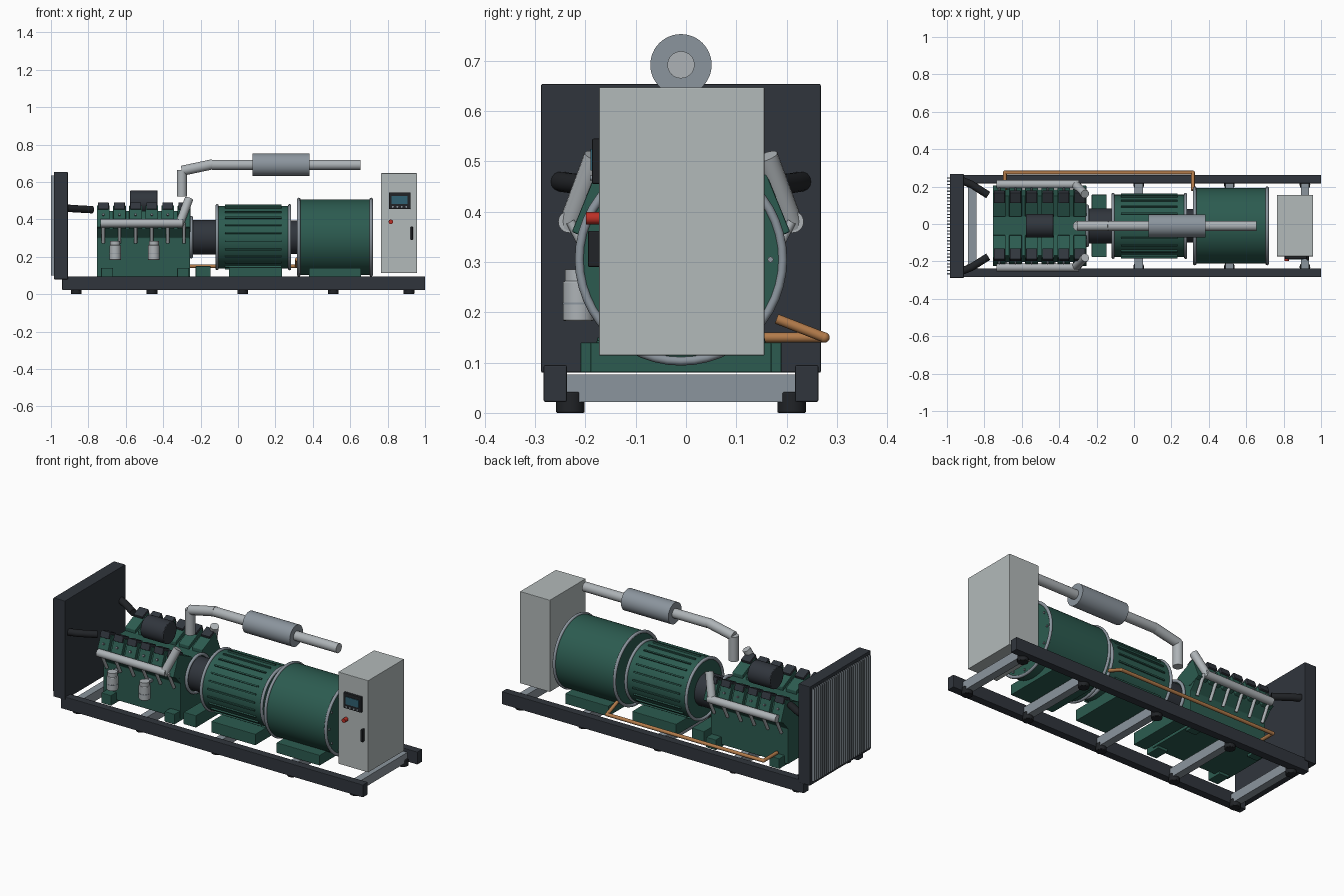
import bpy, bmesh
from math import radians, sin, cos, pi
from mathutils import Vector

if "Cube" in bpy.data.objects:
    bpy.data.objects.remove(bpy.data.objects["Cube"])

CY, CZ = -0.01, 0.305   # centre line of the machine, shaft height


def mat(name, r, g, b):
    m = bpy.data.materials.new(name)
    m.diffuse_color = (r, g, b, 1)
    m.use_nodes = True
    m.node_tree.nodes["Principled BSDF"].inputs["Base Color"].default_value = m.diffuse_color
    return m


GREEN = mat("green_paint", .025, .105, .08)
DARK = mat("dark_frame", .03, .036, .046)
BLACK = mat("rubber", .015, .017, .02)
STEEL = mat("steel", .26, .30, .34)
LIGHT = mat("light_metal", .42, .45, .47)
PANEL = mat("panel_grey", .45, .49, .49)
COPPER = mat("copper", .45, .2, .07)
RED = mat("red", .5, .03, .02)
SCREEN = mat("screen", .03, .12, .17)


def finish(name, bm, m, smooth=False, bevel=0):
    bmesh.ops.recalc_face_normals(bm, faces=bm.faces)
    me = bpy.data.meshes.new(name)
    bm.to_mesh(me)
    bm.free()
    o = bpy.data.objects.new(name, me)
    bpy.context.collection.objects.link(o)
    me.materials.append(m)
    if bevel:
        b = o.modifiers.new("bevel", 'BEVEL')
        b.width, b.segments = bevel, 2
    if smooth:
        bpy.context.view_layer.objects.active = o
        bpy.ops.object.select_all(action='DESELECT')
        o.select_set(True)
        bpy.ops.object.shade_smooth_by_angle(angle=radians(35))
    return o


def box(name, x, y, z, m, bevel=0):
    """Box from (min, max) pairs."""
    bm = bmesh.new()
    bmesh.ops.create_cube(bm, size=1)
    for v in bm.verts:
        v.co = [(a + b) / 2 + c * (b - a) for (a, b), c in zip((x, y, z), v.co)]
    return finish(name, bm, m, bevel=bevel)


def rod(name, p, q, r, m, n=32, bevel=0):
    """Cylinder between two points."""
    p, q = Vector(p), Vector(q)
    bm = bmesh.new()
    bmesh.ops.create_cone(bm, cap_ends=True, segments=n, radius1=r, radius2=r, depth=(q - p).length)
    rot = (q - p).to_track_quat('Z', 'Y')
    for v in bm.verts:
        v.co = rot @ v.co + (p + q) / 2
    return finish(name, bm, m, True, bevel)


def pipe(name, pts, r, m):
    """Round pipe with mitred bends and closed ends."""
    cu = bpy.data.curves.new(name, 'CURVE')
    cu.dimensions, cu.bevel_depth, cu.bevel_resolution, cu.use_fill_caps = '3D', r, 5, True
    s = cu.splines.new('POLY')
    s.points.add(len(pts) - 1)
    for sp, p in zip(s.points, pts):
        sp.co = (*p, 1)
    cu.materials.append(m)
    o = bpy.data.objects.new(name, cu)
    bpy.context.collection.objects.link(o)


def prism(name, prof, x0, x1, m, bevel=0):
    """Extrude a (y offset, z) profile along x."""
    bm = bmesh.new()
    f = bm.faces.new([bm.verts.new((x0, CY + y, z)) for y, z in prof])
    g = bmesh.ops.extrude_face_region(bm, geom=[f])
    bmesh.ops.translate(bm, vec=(x1 - x0, 0, 0), verts=[e for e in g['geom'] if isinstance(e, bmesh.types.BMVert)])
    return finish(name, bm, m, bevel=bevel)


def ring(name, x, r, t, m):
    bpy.ops.mesh.primitive_torus_add(major_radius=r, minor_radius=t, major_segments=48, minor_segments=10,
                                     location=(x, CY, CZ), rotation=(0, pi / 2, 0))
    o = bpy.context.object
    o.name = name
    o.data.materials.append(m)
    bpy.ops.object.shade_smooth()


# skid frame: rails, cross members, rubber feet
STATIONS = (-.865, -.46, .025, .51, .914)
for s in (-1, 1):
    y = CY + s * .25
    box("skid_rail", (-.94, 1), (y - .023, y + .023), (.022, .095), DARK, .003)
    for x in STATIONS:
        yf = CY + s * .22
        rod("rubber_foot", (x, yf, 0), (x, yf, .042), .0285, BLACK, 24, .003)
for x in STATIONS:
    box("cross_member", (x - .022, x + .022), (CY - .23, CY + .23), (.022, .076), STEEL)

# radiator with vertical fins
box("radiator_frame", (-.984, -.91), (CY - .278, CY + .278), (.08, .654), DARK, .003)
for i in range(30):
    y = CY - .256 + i * .512 / 29
    box("radiator_fin", (-1, -.98), (y - .003, y + .003), (.1, .636), STEEL)

# engine block
block = [(-.15, .095), (.15, .095), (.15, .30), (.195, .35), (.16, .445), (.05, .40),
         (-.05, .40), (-.16, .445), (-.195, .35), (-.15, .30)]
prism("engine_block", block, -.754, -.257, GREEN, .003)
rod("air_cleaner", (-.577, CY, .492), (-.43, CY, .492), .063, DARK, 32, .004)
for s, side in ((-1, "front"), (1, "back")):
    for i in range(6):
        x = -.72 + i * .0862
        prism("cylinder_head_" + side, [(s * .217, .36), (s * .17, .475), (s * .05, .42), (s * .05, .37), (s * .15, .33)],
              x - .034, x + .034, GREEN, .003)
        prism("rocker_cover_" + side, [(s * .19, .456), (s * .177, .492), (s * .12, .468), (s * .13, .44)],
              x - .029, x + .029, DARK, .003)
        rod("cover_bolt", (x, CY + s * .185, .42), (x, CY + s * .203, .428), .006, STEEL, 8)
        rod("exhaust_port_" + side, (x, CY + s * .22, .38), (x, CY + s * .165, .275), .009, LIGHT, 16)
    rod("exhaust_manifold_" + side, (-.735, CY + s * .222, .38), (-.295, CY + s * .222, .38), .022, LIGHT)
    pipe("manifold_riser_" + side, [(-.315, CY + s * .222, .37), (-.262, CY + s * .17, .51)], .023, LIGHT)
    pipe("coolant_hose_" + side, [(-.915, CY + s * .24, .46), (-.87, CY + s * .222, .457), (-.78, CY + s * .165, .452)], .02, BLACK)
    for x in (-.70, -.293):
        y = sorted((CY + s * .11, CY + s * .2))
        box("engine_foot", (x - .032, x + .032), y, (.08, .14), GREEN, .003)

# oil filters
for x in (-.657, -.45):
    rod("oil_filter", (x, -.214, .183), (x, -.214, .262), .031, LIGHT, 32, .003)
    rod("oil_filter_cap", (x, -.214, .262), (x, -.214, .285), .027, LIGHT)
    rod("oil_filter_band", (x, -.214, .215), (x, -.214, .219), .032, STEEL)
    box("oil_filter_bracket", (x - .015, x + .015), (-.21, -.14), (.265, .28), STEEL)

# coupling
ring("coupling_ring", -.25, .105, .009, STEEL)
rod("coupling_housing", (-.26, CY, CZ), (-.105, CY, CZ), .093, DARK, 48)
box("coupling_support", (-.226, -.146), (CY - .167, CY + .167), (.08, .15), GREEN, .003)

# ribbed generator
rod("generator_body", (-.112, CY, CZ), (.28, CY, CZ), .167, GREEN, 64)
for x in (-.112, .276):
    ring("generator_flange", x, .168, .009, STEEL)
for i in range(24):
    a = 2 * pi * i / 24 + pi / 24
    rib = box("generator_rib", (-.07, .232), (-.004, .004), (.16, .175), GREEN)
    rib.location, rib.rotation_euler = (0, CY, CZ), (a, 0, 0)
box("generator_base", (-.048, .236), (CY - .168, CY + .168), (.08, .145), GREEN, .003)

# large rear drum
rod("drum_shaft", (.27, CY, CZ), (.34, CY, CZ), .09, DARK, 48)
rod("drum_body", (.325, CY, CZ), (.715, CY, CZ), .202, GREEN, 64)
for x in (.325, .712):
    ring("drum_flange", x, .202, .009, STEEL)
for i in range(12):
    a = 2 * pi * i / 12
    y, z = CY + .178 * cos(a), CZ + .178 * sin(a)
    rod("drum_bolt", (.71, y, z), (.722, y, z), .006, STEEL, 8)
box("drum_base", (.38, .658), (CY - .18, CY + .18), (.08, .14), GREEN, .003)

# control cabinet
box("control_cabinet", (.765, .957), (-.173, .156), (.114, .647), PANEL, .002)
box("display_panel", (.807, .922), (-.187, -.17), (.455, .545), BLACK, .003)
box("display_screen", (.822, .907), (-.19, -.18), (.482, .525), SCREEN)
for i in range(4):
    x = .828 + i * .024
    rod("display_button", (x, -.185, .467), (x, -.191, .467), .005, STEEL, 12)
rod("stop_button", (.817, -.17, .387), (.817, -.199, .387), .012, RED, 24)
box("door_handle", (.923, .935), (-.195, -.17), (.29, .362), BLACK, .003)

# exhaust pipe and silencer
rod("exhaust_stack", (-.30, CY, .522), (-.30, CY, .665), .027, LIGHT)
rod("exhaust_elbow", (-.30, CY, .66), (-.135, CY, .695), .027, LIGHT)
rod("exhaust_pipe", (-.14, CY, .692), (.655, CY, .692), .027, LIGHT)
rod("silencer", (.078, CY, .692), (.382, CY, .692), .061, STEEL, 48)

# copper fuel line
LINE = [(-.69, .15, .15), (-.69, .275, .15), (.315, .275, .15), (.315, .18, .187)]
for p, q in zip(LINE, LINE[1:]):
    rod("fuel_line", p, q, .010, COPPER, 16)
for p in LINE[1:3]:
    bm = bmesh.new()
    bmesh.ops.create_uvsphere(bm, u_segments=16, v_segments=8, radius=.0105)
    bmesh.ops.translate(bm, vec=p, verts=bm.verts)
    finish("fuel_line_elbow", bm, COPPER, True)
